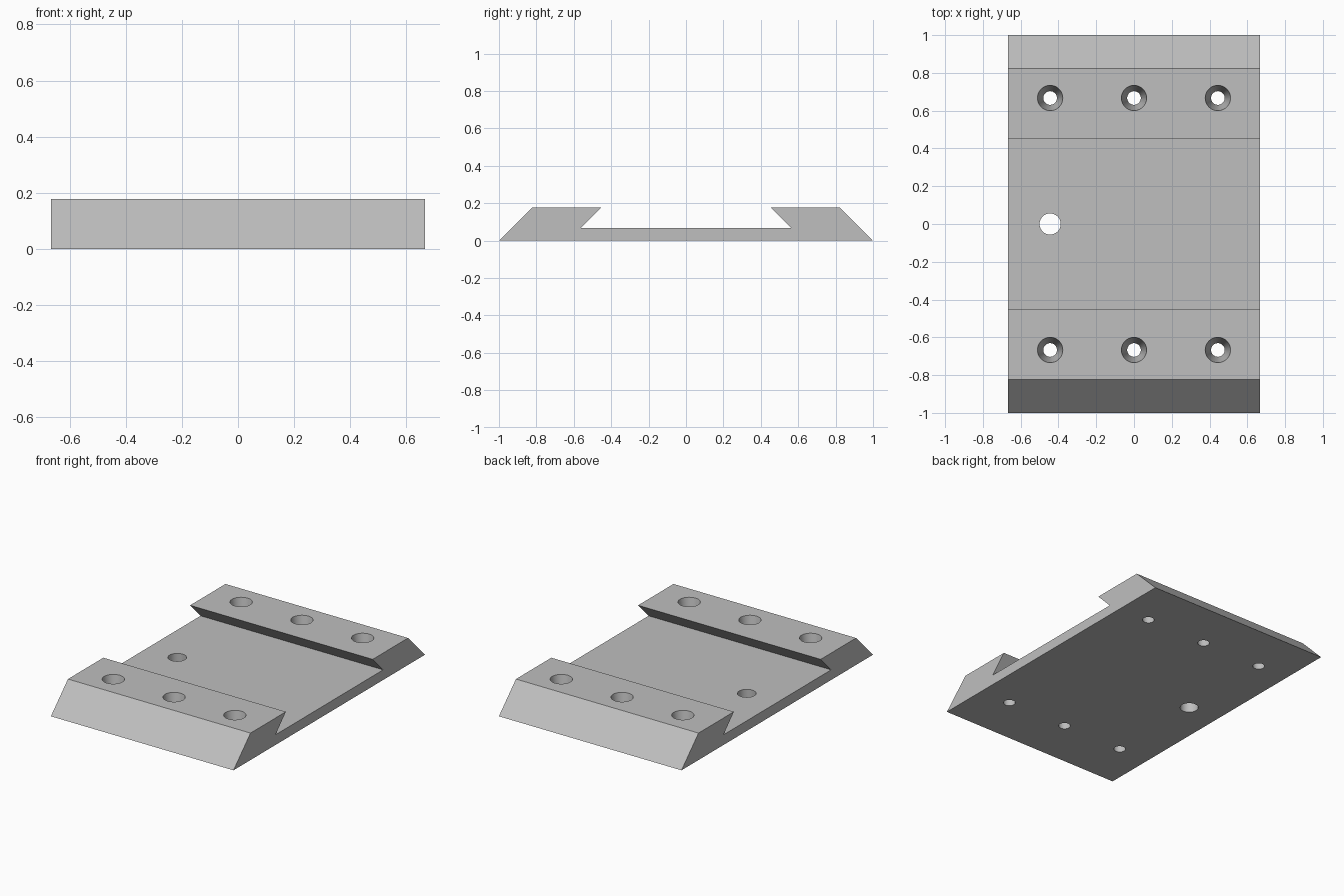
import bpy
import bmesh
from mathutils import Matrix

default = bpy.data.objects.get("Cube")
if default:
    bpy.data.objects.remove(default, do_unlink=True)

HALF_WIDTH = 0.667
HEIGHT = 0.178
FLOOR = 0.067
MARGIN = 0.05

grey = bpy.data.materials.new("light_grey")
grey.use_nodes = True
grey.diffuse_color = (0.52, 0.52, 0.52, 1)
grey.node_tree.nodes["Principled BSDF"].inputs["Base Color"].default_value = grey.diffuse_color


def add_object(name, bm):
    bmesh.ops.recalc_face_normals(bm, faces=bm.faces)
    mesh = bpy.data.meshes.new(name)
    bm.to_mesh(mesh)
    bm.free()
    mesh.materials.append(grey)
    obj = bpy.data.objects.new(name, mesh)
    bpy.context.collection.objects.link(obj)
    return obj


# Dovetail plate: mirrored cross-section extruded along x
half_profile = [(1.0, 0), (0.822, HEIGHT), (0.453, HEIGHT), (0.562, FLOOR)]
profile = half_profile + [(-y, z) for y, z in reversed(half_profile)]
bm = bmesh.new()
section = bm.faces.new([bm.verts.new((-HALF_WIDTH, y, z)) for y, z in profile])
extruded = bmesh.ops.extrude_face_region(bm, geom=[section])["geom"]
moved = [v for v in extruded if isinstance(v, bmesh.types.BMVert)]
bmesh.ops.translate(bm, verts=moved, vec=(2 * HALF_WIDTH, 0, 0))
plate = add_object("dovetail_plate", bm)


def add_hole(bm, x, y, bottom_radius, top_radius):
    # The taper carries on past both faces so the cut is clean
    extra = (top_radius - bottom_radius) / HEIGHT * MARGIN
    bmesh.ops.create_cone(
        bm, cap_ends=True, segments=48,
        radius1=bottom_radius - extra, radius2=top_radius + extra,
        depth=HEIGHT + 2 * MARGIN,
        matrix=Matrix.Translation((x, y, HEIGHT / 2)))


# Tapered screw holes in both rails, and one straight hole in the floor
bm = bmesh.new()
for y in (-0.667, 0.667):
    for x in (-0.444, 0, 0.444):
        add_hole(bm, x, y, 0.036, 0.067)
add_hole(bm, -0.444, 0, 0.056, 0.056)
cutter = add_object("hole_cutter", bm)
cutter.hide_render = True

cut = plate.modifiers.new("holes", 'BOOLEAN')
cut.operation = 'DIFFERENCE'
cut.solver = 'EXACT'
cut.object = cutter
bpy.ops.object.select_all(action='DESELECT')
plate.select_set(True)
bpy.context.view_layer.objects.active = plate
bpy.ops.object.modifier_apply(modifier=cut.name)
bpy.data.objects.remove(cutter, do_unlink=True)

# Round hole walls, crisp edges elsewhere
bpy.ops.object.shade_smooth_by_angle()
